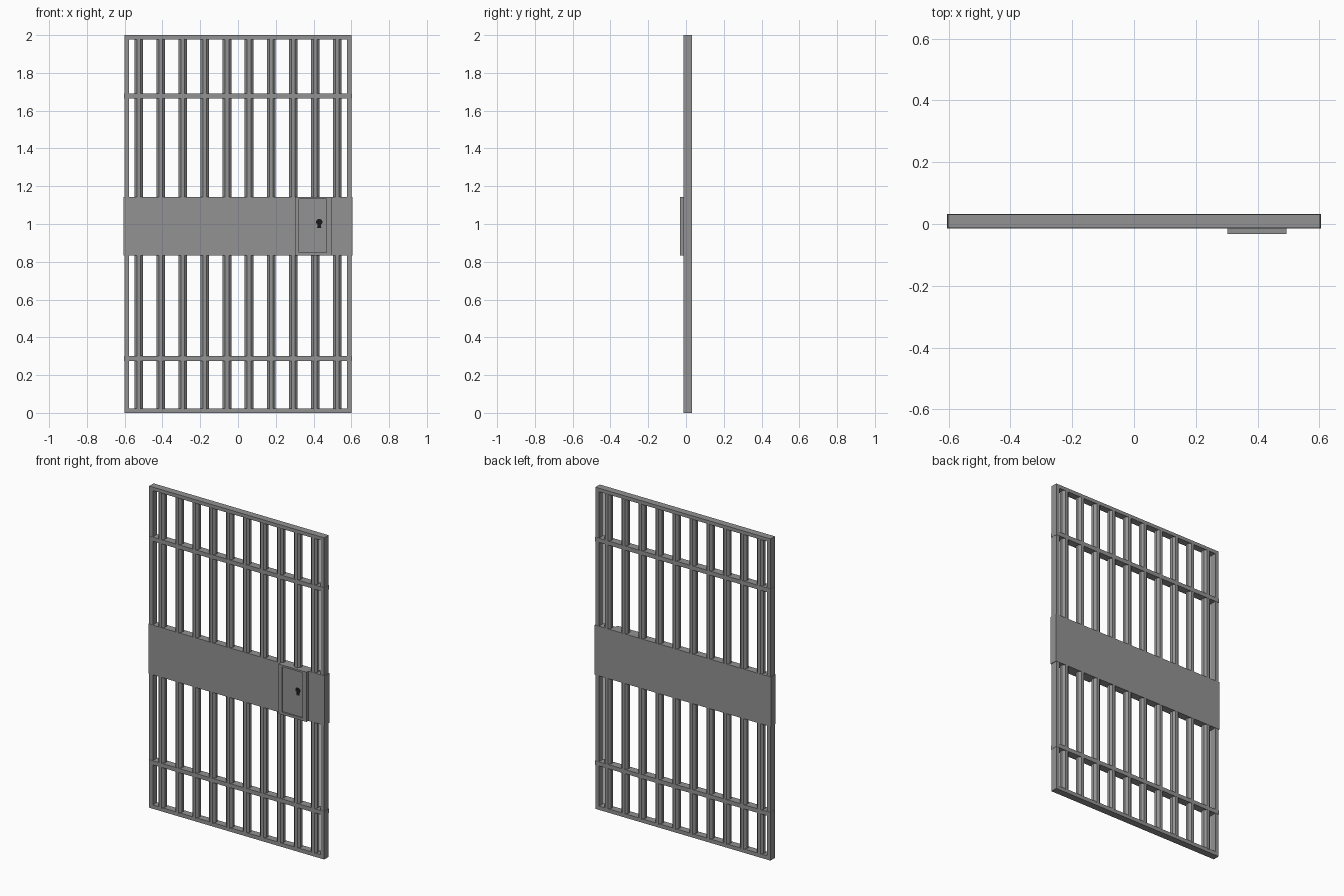
import bpy, bmesh, math

if "Cube" in bpy.data.objects:
    bpy.data.objects.remove(bpy.data.objects["Cube"])

FRONT, BACK = -0.0125, 0.0305          # frame depth
MID = (FRONT + BACK) / 2

# Dark iron grey for everything, near black for the keyhole
iron = bpy.data.materials.new("dark_iron")
iron.diffuse_color = (0.29, 0.29, 0.29, 1)
iron.use_nodes = True
iron.node_tree.nodes["Principled BSDF"].inputs["Base Color"].default_value = iron.diffuse_color
dark = bpy.data.materials.new("dark_keyhole")
dark.diffuse_color = (0.01, 0.01, 0.01, 1)
dark.use_nodes = True
dark.node_tree.nodes["Principled BSDF"].inputs["Base Color"].default_value = dark.diffuse_color


def finish(name, bm, mat=iron):
    bmesh.ops.recalc_face_normals(bm, faces=bm.faces)
    mesh = bpy.data.meshes.new(name)
    bm.to_mesh(mesh)
    bm.free()
    mesh.materials.append(mat)
    ob = bpy.data.objects.new(name, mesh)
    bpy.context.collection.objects.link(ob)
    return ob


def box_bm(x, y, z):
    bm = bmesh.new()
    bmesh.ops.create_cube(bm, size=1)
    for v in bm.verts:
        v.co = [a + (c + 0.5) * (b - a) for c, (a, b) in zip(v.co, (x, y, z))]
    return bm


def box(name, x, y, z):
    return finish(name, box_bm(x, y, z))


# Outer frame
for side, s in (("left", -1), ("right", 1)):
    box(side + "_post", sorted((s * 0.602, s * 0.577)), (FRONT, BACK), (0, 2))
box("bottom_frame_rail", (-0.577, 0.577), (FRONT, BACK), (0, 0.024))
box("top_frame_rail", (-0.577, 0.577), (FRONT, BACK), (1.978, 2))

# Cross rails, slightly proud of the frame
for name, z in (("lower_cross_rail", 0.287), ("upper_cross_rail", 1.677)):
    box(name, (-0.603, 0.603), (FRONT - 0.0018, BACK + 0.0018), (z - 0.013, z + 0.013))

# Ten octagonal bars
for i in range(10):
    bpy.ops.mesh.primitive_cylinder_add(
        vertices=8, radius=0.0245, depth=1.96,
        location=(-0.525 + i * 1.05 / 9, MID, 1), rotation=(0, 0, math.pi / 8))
    bar = bpy.context.object
    bar.name = f"bar_{i + 1}"
    bar.data.materials.append(iron)

# Solid middle band
box("lock_band", (-0.606, 0.606), (-0.0145, 0.0325), (0.834, 1.143))

# Lock box with a recessed front panel
rim = box_bm((0.303, 0.494), (-0.0325, -0.0145), (0.834, 1.143))
lock = finish("lock_box", rim)
recess = box("panel_cutter", (0.324, 0.468), (-0.05, -0.0245), (0.85, 1.132))

# Keyhole: round top with a flared slot, cut into the panel
kx, kz, r = 0.43, 1.01, 0.017
outline = [(kx + r * math.cos(a), kz + r * math.sin(a))
           for a in (math.radians(-60 + 300 * i / 12) for i in range(13))]
outline += [(kx - 0.011, kz - 0.03), (kx + 0.011, kz - 0.03)]


def keyhole(name, y0, y1, mat):
    bm = bmesh.new()
    f = bm.faces.new([bm.verts.new((x, y0, z)) for x, z in outline])
    for v in bmesh.ops.extrude_face_region(bm, geom=[f])["geom"]:
        if isinstance(v, bmesh.types.BMVert):
            v.co.y = y1
    return finish(name, bm, mat)


for cutter in (recess, keyhole("keyhole_cutter", -0.05, -0.018, iron)):
    cutter.hide_render = True
    cutter.hide_set(True)
    mod = lock.modifiers.new(cutter.name, "BOOLEAN")
    mod.operation = "DIFFERENCE"
    mod.object = cutter
    mod.solver = "EXACT"

# Dark bottom of the keyhole
keyhole("keyhole", -0.0195, -0.017, dark)
